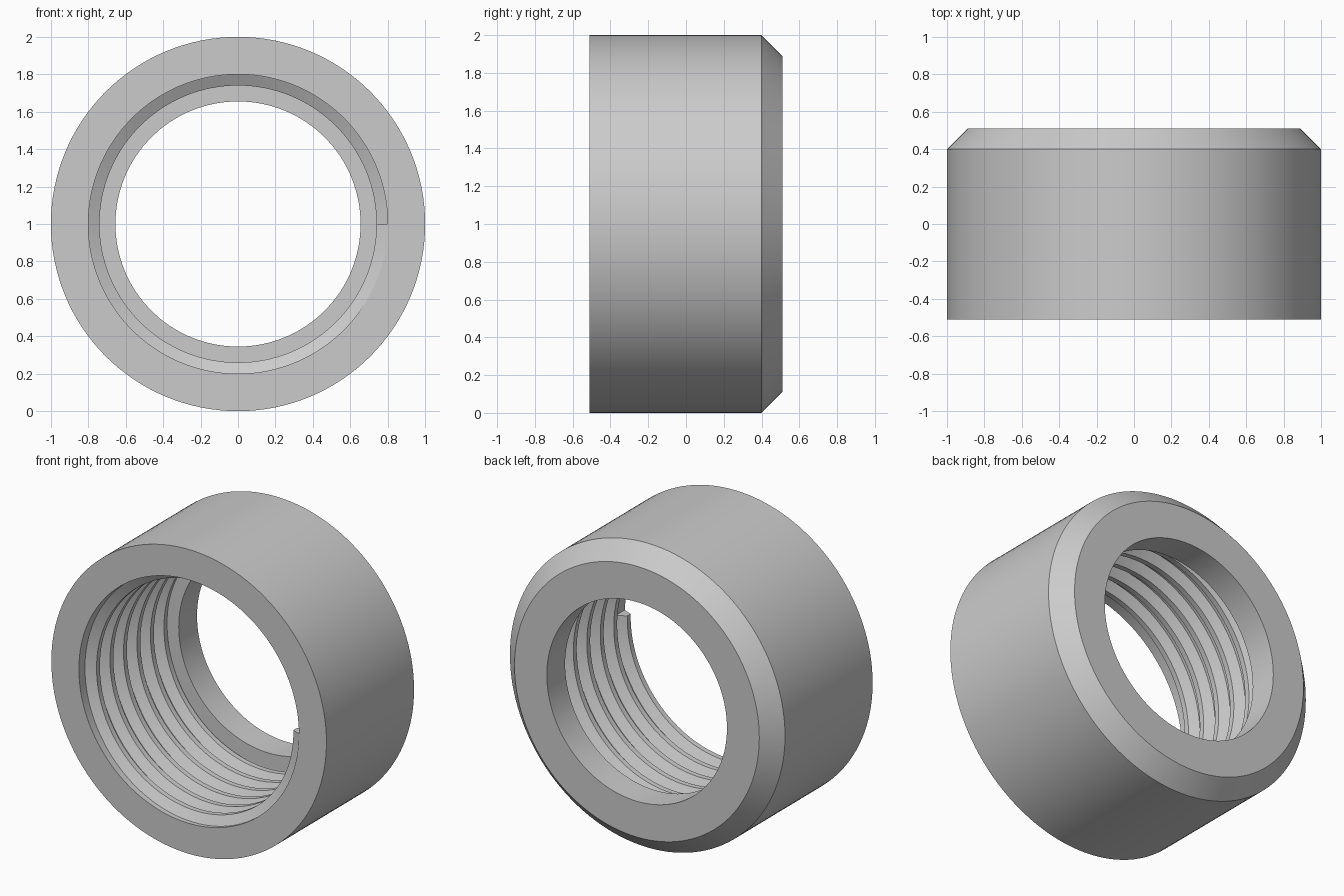
import bpy, bmesh
from math import cos, sin, tau, radians

old = bpy.data.objects.get("Cube")
if old:
    bpy.data.objects.remove(old, do_unlink=True)

FRONT, BACK, LIP = -0.51, 0.51, 0.32
BORE, CREST, PITCH, TURNS, STEPS = 0.80, 0.74, 0.14, 6, 128

grey = bpy.data.materials.new("plain_grey")
grey.use_nodes = True
colour = (0.6, 0.6, 0.6, 1)
grey.diffuse_color = colour
grey.node_tree.nodes["Principled BSDF"].inputs["Base Color"].default_value = colour


def sweep(name, sections, closed):
    """Skin a run of closed cross-sections; join the ends or cap them."""
    bm = bmesh.new()
    rings = [[bm.verts.new(p) for p in s] for s in sections]
    pairs = list(zip(rings, rings[1:]))
    if closed:
        pairs.append((rings[-1], rings[0]))
    for a, b in pairs:
        for i in range(len(a)):
            j = (i + 1) % len(a)
            bm.faces.new((a[i], a[j], b[j], b[i]))
    if not closed:
        bm.faces.new(rings[0])
        bm.faces.new(rings[-1])
    bmesh.ops.recalc_face_normals(bm, faces=bm.faces)
    mesh = bpy.data.meshes.new(name)
    bm.to_mesh(mesh)
    bm.free()
    mesh.materials.append(grey)
    obj = bpy.data.objects.new(name, mesh)
    bpy.context.collection.objects.link(obj)
    bpy.ops.object.select_all(action="DESELECT")
    obj.select_set(True)
    bpy.context.view_layer.objects.active = obj
    bpy.ops.object.shade_smooth_by_angle(angle=radians(20))
    return obj


def around(r, y, t):
    return (r * cos(t), y, 1 + r * sin(t))


# Collar: chamfered back edge and a narrower lip at the back of the bore
profile = [(BORE, FRONT), (1, FRONT), (1, 0.40), (0.89, BACK),
           (0.655, BACK), (0.655, LIP), (BORE, LIP)]
sweep("collar", [[around(r, y, tau * k / STEPS) for r, y in profile]
                 for k in range(STEPS)], True)

# Internal right-hand thread: trapezoid ridge running from the front to the lip
ridge = [(BORE + 0.01, -0.012), (CREST, 0.028), (CREST, 0.063), (BORE + 0.01, 0.103)]
sections = []
for k in range(TURNS * STEPS + 1):
    turn = k / STEPS
    sections.append([around(r, max(FRONT, FRONT + turn * PITCH + dy), -tau * turn)
                     for r, dy in ridge])
sweep("thread", sections, False)
